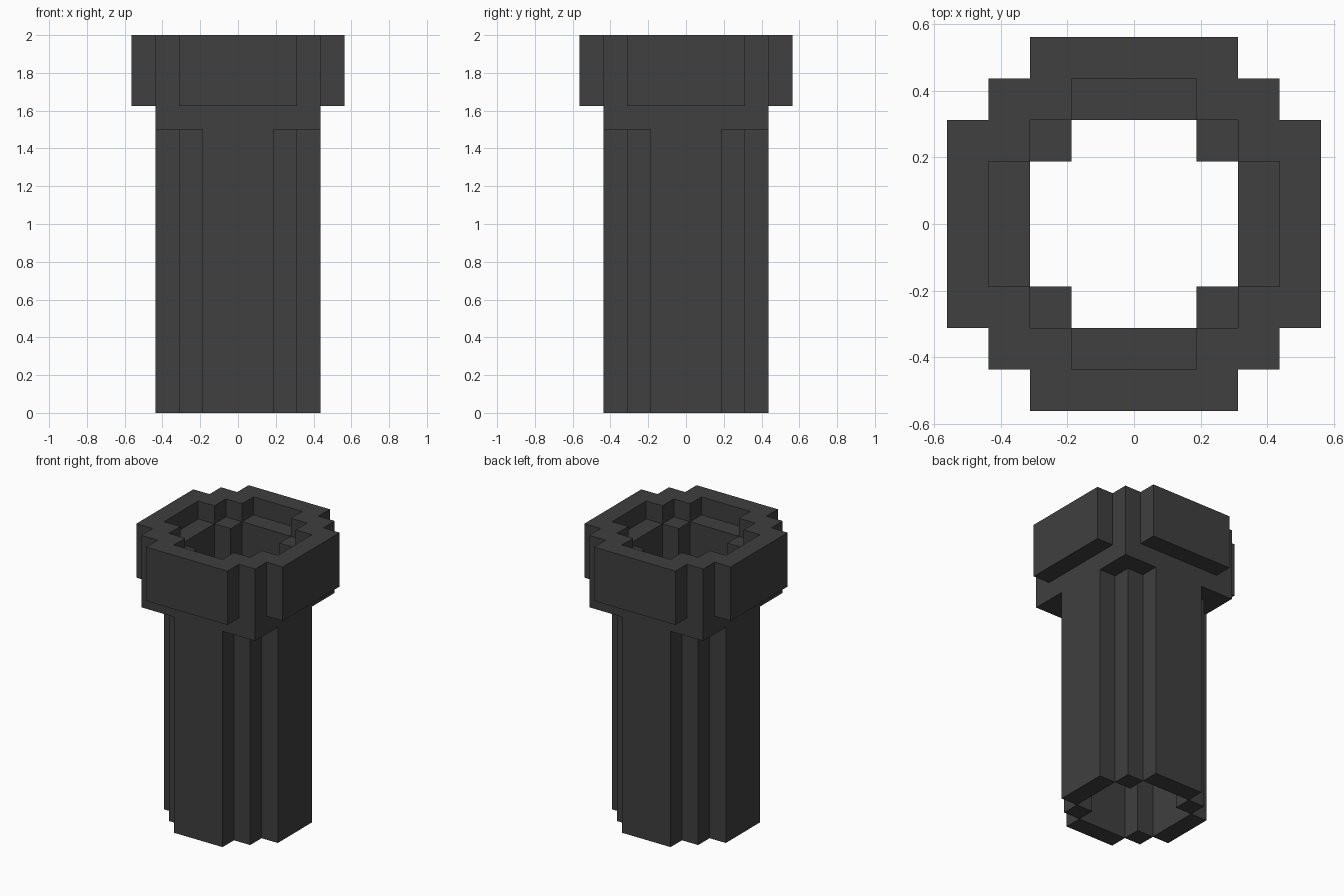
import bpy, bmesh, math
from mathutils import Matrix

if "Cube" in bpy.data.objects:
    bpy.data.objects.remove(bpy.data.objects["Cube"])

U = 0.0625  # one block step
dark = bpy.data.materials.new("dark_grey")
dark.diffuse_color = (0.05, 0.05, 0.05, 1)
dark.use_nodes = True
dark.node_tree.nodes["Principled BSDF"].inputs["Base Color"].default_value = dark.diffuse_color


def ring_of_four(name, profile, z0, z1):
    """Extrude a floor outline (in block steps) and repeat it on all four sides."""
    bm = bmesh.new()
    for i in range(4):
        rot = Matrix.Rotation(i * math.pi / 2, 4, 'Z')
        verts = [bm.verts.new(rot @ Matrix.Translation((x * U, y * U, z0)).translation)
                 for x, y in profile]
        face = bm.faces.new(verts)
        top = bmesh.ops.extrude_face_region(bm, geom=[face])["geom"]
        bmesh.ops.translate(bm, vec=(0, 0, z1 - z0),
                            verts=[g for g in top if isinstance(g, bmesh.types.BMVert)])
    bmesh.ops.recalc_face_normals(bm, faces=bm.faces)
    mesh = bpy.data.meshes.new(name)
    bm.to_mesh(mesh)
    bm.free()
    mesh.materials.append(dark)
    obj = bpy.data.objects.new(name, mesh)
    bpy.context.collection.objects.link(obj)
    return obj


def rect(x0, x1, y0, y1):
    return [(x0, y0), (x1, y0), (x1, y1), (x0, y1)]


# Pipe shaft: four flat walls and four square corner posts
ring_of_four("shaft_walls", rect(5, 7, -3, 3), 0, 1.875)
ring_of_four("shaft_corner_posts", rect(3, 5, 3, 5), 0, 1.875)

# Rim: L-shaped corners and the wider outer plates
ring_of_four("rim_corners", [(7, 3), (7, 7), (3, 7), (3, 5), (5, 5), (5, 3)], 1.5, 2)
ring_of_four("rim_plates", rect(7, 9, -5, 5), 1.625, 2)
